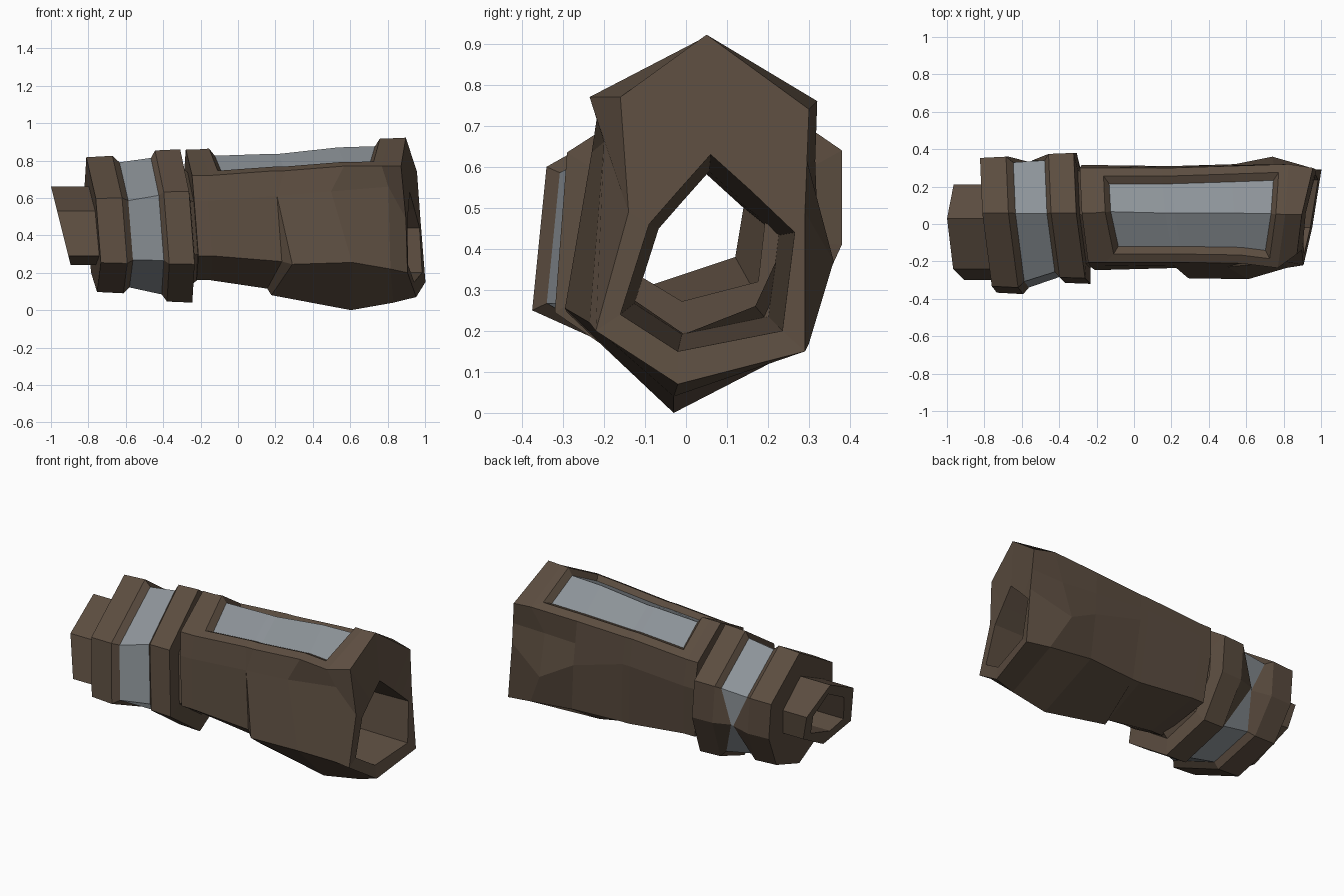
import bpy, bmesh


def material(name, rgb):
    m = bpy.data.materials.new(name)
    m.diffuse_color = (*rgb, 1)
    return m


BROWN = material("dark brown", (0.106, 0.074, 0.051))
GRAY = material("steel gray", (0.265, 0.292, 0.315))


def scaled(pts, s, c=(0.02, 0.44)):
    return [(c[0] + (y - c[0]) * s, c[1] + (z - c[1]) * s) for y, z in pts]


def section(x, pts, sy=-0.09, sz=-0.07, shift=None):
    """Outline in y/z placed on a slanted plane near x; shift moves single corners along x."""
    shift = shift or {}
    return [(x + sy * y + sz * (z - 0.45) + shift.get(i, 0), y, z)
            for i, (y, z) in enumerate(pts)]


def loft(name, sections, gray_spans=(), panel_spans=()):
    bm = bmesh.new()
    rings = [[bm.verts.new(p) for p in s] for s in sections]
    n = len(rings[0])
    panel = []
    for k, (a, b) in enumerate(zip(rings, rings[1:])):
        for i in range(n):
            j = (i + 1) % n
            f = bm.faces.new((a[i], a[j], b[j], b[i]))
            f.material_index = int(k in gray_spans)
            if k in panel_spans and i in (0, n - 1):
                panel.append(f)
    bm.normal_update()
    # recessed window in the two roof facets
    if panel:
        bmesh.ops.inset_region(bm, faces=panel, thickness=0.05, use_even_offset=True)
        bmesh.ops.inset_region(bm, faces=panel, thickness=0.028, depth=-0.035,
                               use_even_offset=True)
        for f in panel:
            f.material_index = 1
    me = bpy.data.meshes.new(name)
    bm.to_mesh(me)
    bm.free()
    me.materials.append(BROWN)
    me.materials.append(GRAY)
    ob = bpy.data.objects.new(name, me)
    bpy.context.collection.objects.link(ob)
    return ob


# wrist cuff: small hexagonal tube with an open end
cuff = [(0.03, 0.66), (-0.24, 0.53), (-0.30, 0.29), (-0.05, 0.24), (0.19, 0.37), (0.21, 0.52)]
cuff_hole = [(0.03, 0.60), (-0.16, 0.50), (-0.21, 0.34), (-0.09, 0.31), (0.12, 0.38), (0.14, 0.50)]
loft("wrist_cuff", [
    section(-0.70, cuff_hole),
    section(-0.947, cuff_hole, 0, -0.25),
    section(-0.947, cuff, 0, -0.25),
    section(-0.70, cuff)])

# double collar with a gray band, pinched at the rear corner
ring1 = [(0.06, 0.825), (-0.34, 0.60), (-0.375, 0.25), (-0.02, 0.09),
         (0.25, 0.19), (0.36, 0.40), (0.36, 0.62)]
ring2 = [(0.06, 0.86), (-0.29, 0.635), (-0.32, 0.245), (-0.02, 0.04),
         (0.26, 0.15), (0.38, 0.41), (0.38, 0.64)]
cuff_root = [(0.03, 0.63), (-0.2, 0.52), (-0.25, 0.31), (-0.05, 0.27),
             (0.07, 0.33), (0.17, 0.39), (0.19, 0.52)]
loft("banded_collar", [
    section(-0.78, cuff_root),
    section(-0.78, scaled(ring1, 0.98)),
    section(-0.64, ring1),
    section(-0.605, scaled(ring1, 0.91), shift={5: 0.08}),
    section(-0.435, scaled(ring2, 0.89), shift={5: -0.08}),
    section(-0.41, scaled(ring2, 0.985)),
    section(-0.275, ring2),
    section(-0.265, scaled(ring2, 0.75)),
    section(-0.20, scaled(ring2, 0.62))], gray_spans=(3,))

# forearm sleeve: corners run top, front (3), bottom, back (3)
start = [(0.06, 0.86), (-0.205, 0.72), (-0.225, 0.585), (-0.245, 0.29),
         (-0.03, 0.16), (0.28, 0.24), (0.315, 0.55), (0.30, 0.71)]
middle = [(0.06, 0.875), (-0.205, 0.745), (-0.22, 0.61), (-0.235, 0.26),
          (-0.03, 0.115), (0.28, 0.20), (0.31, 0.57), (0.30, 0.735)]
bump = list(middle)
bump[3], bump[4] = (-0.29, 0.245), (-0.03, 0.08)
belly = [(0.06, 0.91), (-0.21, 0.77), (-0.23, 0.635), (-0.295, 0.255),
         (-0.03, 0.0), (0.305, 0.20), (0.32, 0.48), (0.31, 0.75)]
flare = [(0.05, 0.918), (-0.235, 0.77), (-0.20, 0.66), (-0.235, 0.22),
         (-0.03, 0.04), (0.30, 0.17), (0.36, 0.37), (0.32, 0.76)]
rim = [(0.05, 0.922), (-0.16, 0.77), (-0.14, 0.49), (-0.22, 0.20),
       (-0.02, 0.07), (0.29, 0.15), (0.29, 0.49), (0.30, 0.74)]
mouth = [(0.06, 0.63), (-0.02, 0.54), (-0.09, 0.46), (-0.16, 0.24),
         (-0.02, 0.15), (0.235, 0.20), (0.265, 0.44), (0.16, 0.54)]
far_hole = [(0.03, 0.60), (-0.07, 0.548), (-0.16, 0.50), (-0.21, 0.34),
            (-0.09, 0.31), (0.12, 0.38), (0.14, 0.50), (0.085, 0.55)]
# extra back corner, halfway up the wall, pulled in near the flare
for pts in (start, middle, bump, belly, flare, rim, mouth, far_hole):
    (y0, z0), (y1, z1) = pts[6], pts[7]
    pull = 0.045 if pts is flare else 0
    pts.insert(7, ((y0 + y1) / 2 - pull, (z0 + z1) / 2 + pull))
loft("forearm_sleeve", [
    section(-0.245, scaled(start, 0.6)),
    section(-0.245, start),
    section(-0.17, start, shift={1: 0.02}),
    section(0.20, middle, shift={4: -0.07}),
    section(0.25, bump, shift={2: -0.05, 4: -0.10}),
    section(0.57, belly, shift={2: -0.08}),
    section(0.82, flare, 0.05, -0.03, shift={1: -0.03, 6: -0.10, 7: -0.08}),
    section(0.926, rim, 0.18, -0.08),
    section(0.922, mouth, 0.18, -0.08),
    section(-0.3, scaled(mouth, 0.82, (0.04, 0.40))),
    section(-0.71, far_hole)], panel_spans=(2, 3, 4, 5))
